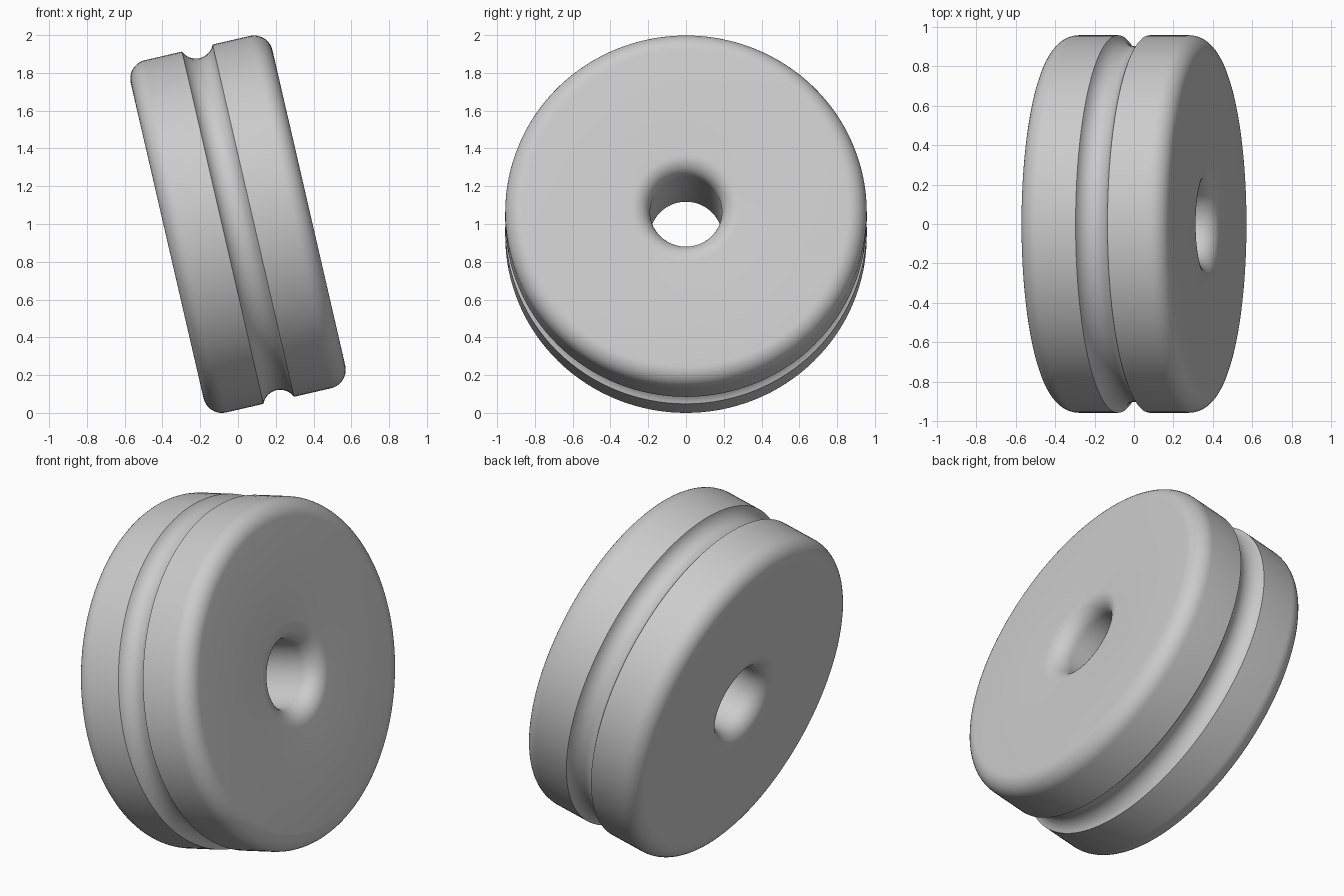
import bpy
import bmesh
from math import radians, sin, cos, pi, atan2, hypot
from mathutils import Matrix, Vector

cube = bpy.data.objects.get("Cube")
if cube:
    bpy.data.objects.remove(cube, do_unlink=True)

RADIUS = 0.957        # outer rim
HALF = 0.385          # half thickness
BORE = 0.19           # centre hole
FILLET = 0.1          # rounding of rim and hole edges
GROOVE_HALF = 0.083   # half width of the rim groove
GROOVE_DEPTH = 0.055
TILT = radians(13)
SEGMENTS = 128


def arc(s, r, rad, start, end, steps=10):
    """Points (along axis, distance from axis) on an arc, angles in radians."""
    angles = [start + (end - start) * i / steps for i in range(steps + 1)]
    return [(s + rad * cos(a), r + rad * sin(a)) for a in angles]


# Cross-section: bore, left face, rim with groove, right face
inner = HALF - FILLET
groove_rad = (GROOVE_HALF ** 2 + GROOVE_DEPTH ** 2) / (2 * GROOVE_DEPTH)
groove_r = RADIUS - GROOVE_DEPTH + groove_rad
lip = atan2(RADIUS - groove_r, GROOVE_HALF)

profile = arc(-inner, BORE + FILLET, FILLET, -pi / 2, -pi)
profile += arc(-inner, RADIUS - FILLET, FILLET, pi, pi / 2)
profile += arc(0, groove_r, groove_rad, -pi - lip, lip, 16)
profile += arc(inner, RADIUS - FILLET, FILLET, pi / 2, 0)
profile += arc(inner, BORE + FILLET, FILLET, 0, -pi / 2)

# Revolve the closed section around the x axis
bm = bmesh.new()
rings = []
for k in range(SEGMENTS):
    t = 2 * pi * k / SEGMENTS
    rings.append([bm.verts.new((s, r * sin(t), r * cos(t))) for s, r in profile])
for k in range(SEGMENTS):
    a, b = rings[k], rings[(k + 1) % SEGMENTS]
    for i in range(len(profile)):
        j = (i + 1) % len(profile)
        bm.faces.new((a[i], a[j], b[j], b[i]))
bmesh.ops.recalc_face_normals(bm, faces=bm.faces)

# Lean the wheel and rest it on the ground
bm.transform(Matrix.Rotation(-TILT, 4, 'Y'))
lowest = min(v.co.z for v in bm.verts)
bmesh.ops.translate(bm, verts=bm.verts, vec=Vector((0, 0, -lowest)))

mesh = bpy.data.meshes.new("grooved_wheel")
bm.to_mesh(mesh)
bm.free()
wheel = bpy.data.objects.new("grooved_wheel", mesh)
bpy.context.collection.objects.link(wheel)

# Plain grey
grey = bpy.data.materials.new("light_grey")
grey.use_nodes = True
colour = (0.6, 0.6, 0.6, 1)
grey.diffuse_color = colour
grey.node_tree.nodes["Principled BSDF"].inputs["Base Color"].default_value = colour
mesh.materials.append(grey)

# Smooth rounding with crisp groove lips
bpy.ops.object.select_all(action='DESELECT')
wheel.select_set(True)
bpy.context.view_layer.objects.active = wheel
bpy.ops.object.shade_smooth_by_angle(angle=radians(30))
